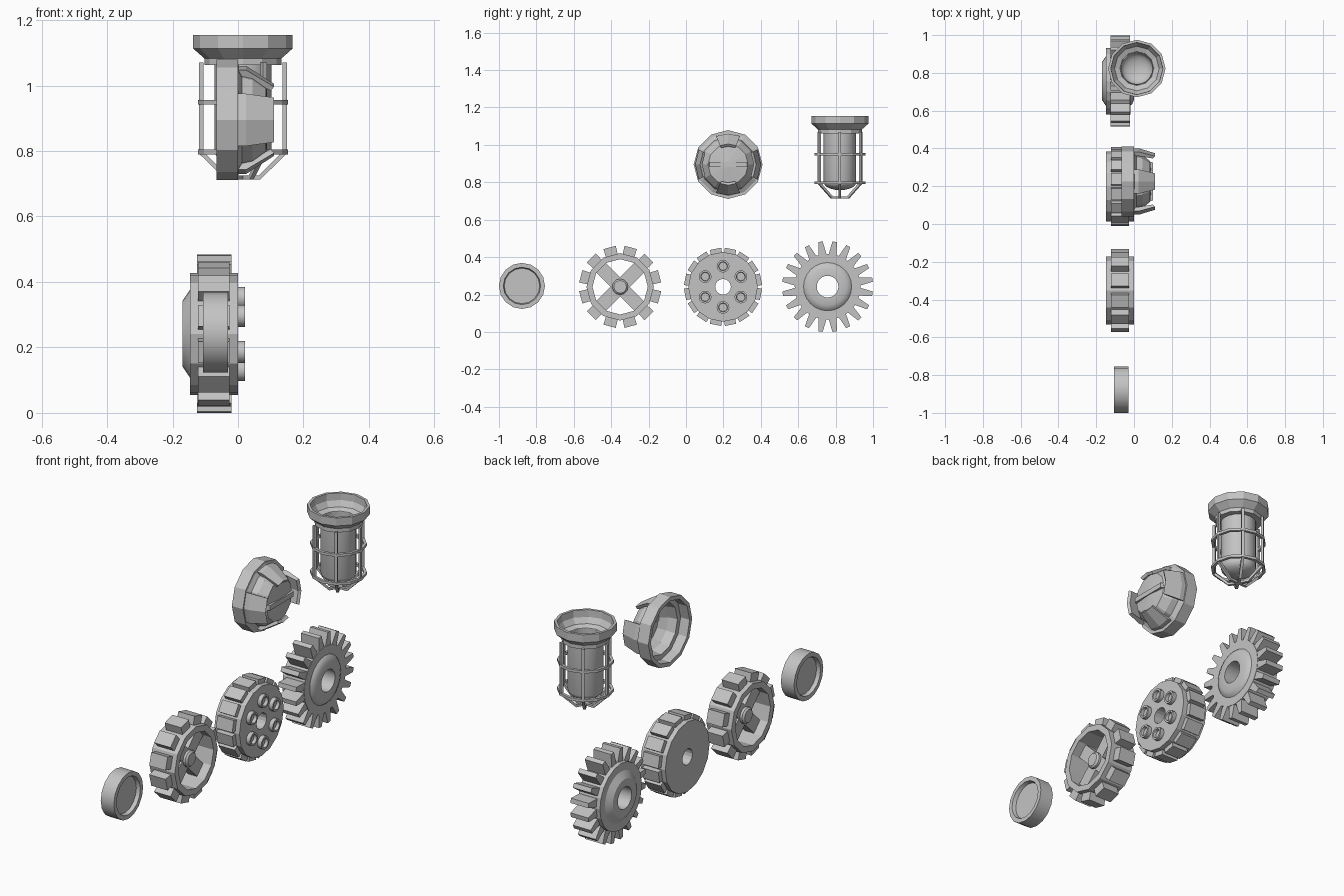
import bpy, bmesh
from math import cos, sin, pi, radians
from mathutils import Matrix, Vector

cube = bpy.data.objects.get("Cube")
if cube:
    bpy.data.objects.remove(cube, do_unlink=True)

grey = bpy.data.materials.new("plain_grey")
grey.use_nodes = True
grey.diffuse_color = (0.55, 0.55, 0.55, 1)
grey.node_tree.nodes["Principled BSDF"].inputs["Base Color"].default_value = grey.diffuse_color

UPRIGHT = Matrix.Identity(4)
# Turns the part axis from z to x, with local x, y becoming y, z
SIDEWAYS = Matrix(((0, 0, 1, 0), (1, 0, 0, 0), (0, 1, 0, 0), (0, 0, 0, 1)))


def finish(name, bm, center, turn, smooth=None):
    bmesh.ops.remove_doubles(bm, verts=bm.verts, dist=1e-5)
    bmesh.ops.recalc_face_normals(bm, faces=bm.faces)
    bm.transform(turn)
    mesh = bpy.data.meshes.new(name)
    bm.to_mesh(mesh)
    bm.free()
    mesh.materials.append(grey)
    ob = bpy.data.objects.new(name, mesh)
    ob.location = center
    bpy.context.collection.objects.link(ob)
    if smooth:
        bpy.ops.object.select_all(action="DESELECT")
        ob.select_set(True)
        bpy.context.view_layer.objects.active = ob
        bpy.ops.object.shade_smooth_by_angle(angle=radians(smooth))
    return ob


def lathe(bm, profile, sides, loop=True, start=0.0, sweep=2 * pi, at=(0, 0)):
    """Turn (radius, height) points about the local z axis."""
    full = sweep > 6.28
    count = sides if full else sides + 1
    rings = []
    for i in range(count):
        a = start + sweep * i / sides
        rings.append([bm.verts.new((at[0] + r * cos(a), at[1] + r * sin(a), h))
                      for r, h in profile])
    n = len(profile)
    for i in range(sides):
        p, q = rings[i], rings[(i + 1) % count]
        for j in range(n if loop else n - 1):
            k = (j + 1) % n
            bm.faces.new((p[j], q[j], q[k], p[k]))
    if not full:
        bm.faces.new(rings[0])
        bm.faces.new(rings[-1])


def prism(bm, poly, lo, hi, angle, along_axis=True):
    """Extrude (radius, side) points along the axis, or (radius, height) points sideways."""
    turn = Matrix.Rotation(angle, 3, "Z")
    ends = []
    for e in (lo, hi):
        pts = [(r, s, e) if along_axis else (r, e, s) for r, s in poly]
        ends.append([bm.verts.new(turn @ Vector(p)) for p in pts])
    n = len(poly)
    for j in range(n):
        k = (j + 1) % n
        bm.faces.new((ends[0][j], ends[0][k], ends[1][k], ends[1][j]))
    bm.faces.new(ends[0])
    bm.faces.new(ends[1])


def tube(r_in, r_out, lo, hi):
    return [(r_in, lo), (r_out, lo), (r_out, hi), (r_in, hi)]


def turned(name, profile, sides, center, turn=SIDEWAYS, loop=True, smooth=None):
    bm = bmesh.new()
    lathe(bm, profile, sides, loop)
    return finish(name, bm, center, turn, smooth)


def teeth(name, count, r0, r1, w0, w1, lo, hi, center):
    bm = bmesh.new()
    for i in range(count):
        prism(bm, [(r0, -w0), (r1, -w1), (r1, w1), (r0, w0)], lo, hi,
              2 * pi * (i + 0.5) / count)
    finish(name, bm, center, SIDEWAYS)


# Round cap, recessed on both faces
turned("round_cap", [(0, -0.05), (0.095, -0.05), (0.1, -0.03), (0.123, -0.03),
                     (0.123, -0.107), (0.1, -0.107), (0.095, -0.087), (0, -0.087)],
       16, (0, -0.877, 0.246), loop=False, smooth=35)

# Spoked wheel
c = (0, -0.352, 0.241)
turned("spoked_wheel_rim", tube(0.148, 0.18, -0.147, 0), 12, c)
teeth("spoked_wheel_teeth", 12, 0.165, 0.218, 0.032, 0.034, -0.122, -0.026, c)
bm = bmesh.new()
for i in range(4):
    prism(bm, [(0, -0.036), (0.155, -0.036), (0.155, 0.036), (0, 0.036)],
          -0.1, -0.047, pi / 4 + i * pi / 2)
finish("spoked_wheel_spokes", bm, c, SIDEWAYS)
turned("spoked_wheel_hub", [(0, -0.025), (0.034, -0.025), (0.043, -0.034),
                            (0.043, -0.113), (0.034, -0.122), (0, -0.122)],
       12, c, loop=False, smooth=35)

# Drum wheel with six bosses
c = (0, 0.198, 0.241)
turned("drum_wheel_body", tube(0.042, 0.186, -0.147, 0), 16, c)
teeth("drum_wheel_teeth", 16, 0.17, 0.207, 0.03, 0.031, -0.122, -0.026, c)
bm = bmesh.new()
for i in range(6):
    a = pi / 2 + i * pi / 3
    lathe(bm, [(0, 0.006), (0.022, 0.006), (0.024, 0.022), (0.034, 0.022), (0.034, -0.01)],
          12, False, at=(0.11 * cos(a), 0.11 * sin(a)))
finish("drum_wheel_bosses", bm, c, SIDEWAYS, 35)

# Toothed gear
c = (0, 0.757, 0.242)
turned("gear_body", tube(0.06, 0.176, -0.147, -0.018), 20, c)
teeth("gear_teeth", 20, 0.16, 0.243, 0.023, 0.012, -0.125, -0.02, c)
turned("gear_hub", [(0.058, 0), (0.1, 0), (0.122, -0.01), (0.134, -0.024),
                    (0.134, -0.147), (0.1, -0.17), (0.058, -0.17)],
       24, c, smooth=30)

# Domed lamp cover: open ring, hollow dome, ridge and four claws
c = (0, 0.225, 0.895)
turned("dome_ring", tube(0.163, 0.184, -0.065, 0), 12, c)
turned("dome_shell", [(0.17, -0.012), (0.17, 0), (0.148, 0.012), (0.14, 0.045),
                      (0.108, 0.085), (0, 0.097), (0, 0.085), (0.098, 0.073),
                      (0.128, 0.037), (0.136, -0.012)],
       12, c)
bm = bmesh.new()
prism(bm, [(-0.112, 0.07), (-0.1, 0.1), (0.1, 0.1), (0.112, 0.07)], -0.013, 0.013, 0, False)
finish("dome_ridge", bm, c, SIDEWAYS)
bm = bmesh.new()
for i in range(4):
    base, tip = ((0.176, 0.15), (0.165, 0.11))[i % 2]
    half = radians((27, 23)[i % 2])
    lathe(bm, [(base, -0.005), (base, 0.025), (tip, 0.11), (tip - 0.013, 0.1),
               (base - 0.025, 0.025), (base - 0.025, -0.005)],
          2, True, i * pi / 2 - half, 2 * half)
finish("dome_claws", bm, c, SIDEWAYS)

# Caged lantern
c = (0.015, 0.823, 0)
turned("lantern_base", [(0.085, 1.062), (0.118, 1.062), (0.118, 1.083), (0.152, 1.113),
                        (0.152, 1.155), (0.138, 1.155), (0.136, 1.118), (0.118, 1.09),
                        (0.09, 1.08)],
       12, c, UPRIGHT)
glass = [(0.087, 1.075), (0.087, 0.8)]
glass += [(0.087 * cos(t * pi / 10), 0.8 - 0.042 * sin(t * pi / 10)) for t in range(1, 6)]
inner = [(r * 0.95, h + 0.004) for r, h in reversed(glass)]
turned("lantern_glass", glass + inner, 20, c, UPRIGHT, smooth=35)
bm = bmesh.new()
for i in range(6):
    prism(bm, [(0.134, 1.07), (0.134, 0.792), (0.053, 0.713), (0, 0.713),
               (0, 0.725), (0.048, 0.725), (0.121, 0.798), (0.121, 1.07)],
          -0.007, 0.007, i * pi / 3, False)
finish("lantern_cage_bars", bm, c, UPRIGHT)
for name, z in (("lantern_middle_ring", 0.949), ("lantern_lower_ring", 0.797)):
    turned(name, tube(0.122, 0.137, z - 0.007, z + 0.007), 12, c, UPRIGHT)
